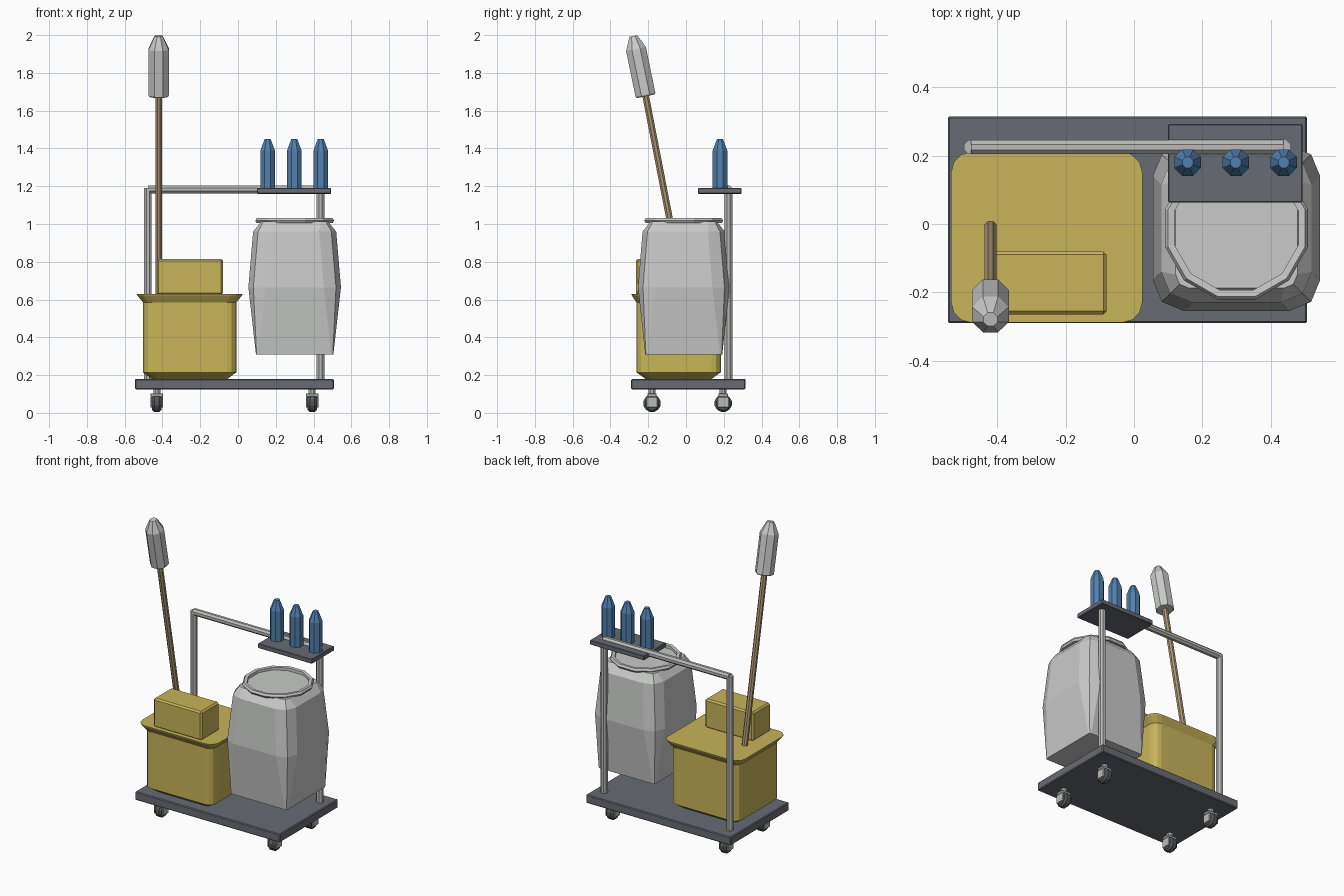
import bpy, bmesh, math
from mathutils import Vector, Matrix

if "Cube" in bpy.data.objects:
    bpy.data.objects.remove(bpy.data.objects["Cube"])


def material(name, rgb):
    m = bpy.data.materials.new(name)
    m.diffuse_color = (*rgb, 1)
    m.use_nodes = True
    m.node_tree.nodes["Principled BSDF"].inputs["Base Color"].default_value = m.diffuse_color
    return m


DARK = material("dark grey", (0.135, 0.147, 0.17))
YELLOW = material("yellow", (0.58, 0.46, 0.10))
WHITE = material("light grey", (0.58, 0.59, 0.58))
METAL = material("metal", (0.50, 0.50, 0.49))
WOOD = material("wood", (0.42, 0.31, 0.18))
BLUE = material("blue", (0.085, 0.22, 0.43))
RUBBER = material("rubber", (0.09, 0.095, 0.10))


def loft(name, rings, mat, matrix=Matrix(), closed=False):
    """Skin a stack of equal-length point rings; cap the ends unless closed."""
    bm = bmesh.new()
    loops = [[bm.verts.new(p) for p in r] for r in rings]
    n = len(loops[0])
    pairs = list(zip(loops, loops[1:])) + ([(loops[-1], loops[0])] if closed else [])
    for a, b in pairs:
        for i in range(n):
            j = (i + 1) % n
            bm.faces.new((a[i], a[j], b[j], b[i]))
    if not closed:
        bm.faces.new(loops[0][::-1])
        bm.faces.new(loops[-1])
    bmesh.ops.recalc_face_normals(bm, faces=bm.faces)
    me = bpy.data.meshes.new(name)
    bm.to_mesh(me)
    bm.free()
    me.materials.append(mat)
    ob = bpy.data.objects.new(name, me)
    ob.matrix_world = matrix
    bpy.context.collection.objects.link(ob)
    return ob


def circle(r, z, n):
    return [(r * math.cos(math.tau * (i + 0.5) / n), r * math.sin(math.tau * (i + 0.5) / n), z)
            for i in range(n)]


def rounded(hx, hy, r, z, seg=2):
    """Rectangle outline with rounded corners."""
    pts = []
    for k, (sx, sy) in enumerate(((1, 1), (-1, 1), (-1, -1), (1, -1))):
        for s in range(seg + 1):
            a = math.pi / 2 * (k + s / seg)
            pts.append((sx * (hx - r) + r * math.cos(a), sy * (hy - r) + r * math.sin(a), z))
    return pts


def lathe(name, profile, mat, a, b, n=8):
    """Turned part standing at a and pointing to b; profile is (radius, height)."""
    a, b = Vector(a), Vector(b)
    rot = Vector((0, 0, 1)).rotation_difference(b - a).to_matrix().to_4x4()
    return loft(name, [circle(r, z, n) for r, z in profile], mat, Matrix.Translation(a) @ rot)


def rod(name, a, b, r, mat, n=8):
    return lathe(name, [(r, 0), (r, (Vector(b) - Vector(a)).length)], mat, a, b, n)


def box(name, lo, hi, mat, bevel=0.005):
    (x0, y0, z0), (x1, y1, z1) = lo, hi
    rings = [[(x0, y0, z), (x1, y0, z), (x1, y1, z), (x0, y1, z)] for z in (z0, z1)]
    ob = loft(name, rings, mat)
    mod = ob.modifiers.new("bevel", 'BEVEL')
    mod.width, mod.segments = bevel, 1
    return ob


# Platform and casters
box("platform", (-0.545, -0.29, 0.125), (0.507, 0.315, 0.18), DARK)
for x in (-0.43, 0.393):
    for y in (-0.18, 0.197):
        lathe("wheel", [(0.036, 0), (0.047, 0.012), (0.047, 0.038), (0.036, 0.05)], RUBBER,
              (x - 0.025, y, 0.051), (x + 0.025, y, 0.051), 12)
        rod("caster_stem", (x, y, 0.09), (x, y, 0.13), 0.02, METAL)
        for s in (-1, 1):
            cx = x + s * 0.029
            box("caster_fork", (cx - 0.005, y - 0.03, 0.028), (cx + 0.005, y + 0.03, 0.085), METAL, 0.003)
        box("caster_bridge", (x - 0.034, y - 0.025, 0.085), (x + 0.034, y + 0.025, 0.103), METAL, 0.003)

# Rail frame
RY = 0.225
rod("left_post", (-0.477, RY, 0.17), (-0.477, RY, 1.19), 0.022, METAL)
rod("right_post", (0.437, RY, 0.17), (0.437, RY, 1.19), 0.022, METAL)
rod("top_rail", (-0.477, RY, 1.183), (0.437, RY, 1.183), 0.022, METAL)

# Shelf with spray bottles
box("shelf", (0.1, 0.063, 1.16), (0.493, 0.293, 1.19), DARK, 0.003)
for x in (0.157, 0.298, 0.438):
    lathe("bottle", [(0.042, 0), (0.042, 0.20), (0.022, 0.25), (0.017, 0.262)], BLUE,
          (x, 0.18, 1.188), (x, 0.18, 2))

# Bucket: half sizes, corner radius, height
loft("bucket", [rounded(*s, seg=3) for s in (
    (0.20, 0.175, 0.04, 0.18), (0.247, 0.223, 0.05, 0.215), (0.247, 0.223, 0.05, 0.585),
    (0.277, 0.248, 0.06, 0.622), (0.28, 0.25, 0.06, 0.63))],
     YELLOW, Matrix.Translation((-0.2555, -0.039, 0)))
box("wringer", (-0.43, -0.265, 0.625), (-0.08, -0.08, 0.815), YELLOW, 0.01)

# Mop leaning out of the bucket
foot, neck, tip = (-0.42, -0.006, 0.61), (-0.42, -0.213, 1.676), (-0.42, -0.28, 2.0)
rod("mop_handle", foot, neck, 0.019, WOOD)
lathe("mop_head", [(0.052, 0), (0.058, 0.008), (0.058, 0.255), (0.027, 0.318), (0.022, 0.326)],
      WHITE, neck, tip)

# Waste bag with its hoop
bag_at = Matrix.Translation((0.30, -0.012, 0))
loft("waste_bag", [rounded(*s) for s in (
    (0.205, 0.204, 0.012, 0.31), (0.245, 0.242, 0.09, 0.665), (0.22, 0.218, 0.09, 0.96),
    (0.178, 0.176, 0.04, 1.012))], WHITE, bag_at)
loft("bag_hoop", [circle(r, z, 12) for r, z in (
    (0.188, 1.008), (0.208, 1.005), (0.216, 1.018), (0.208, 1.031), (0.188, 1.029))],
     WHITE, bag_at, closed=True)
